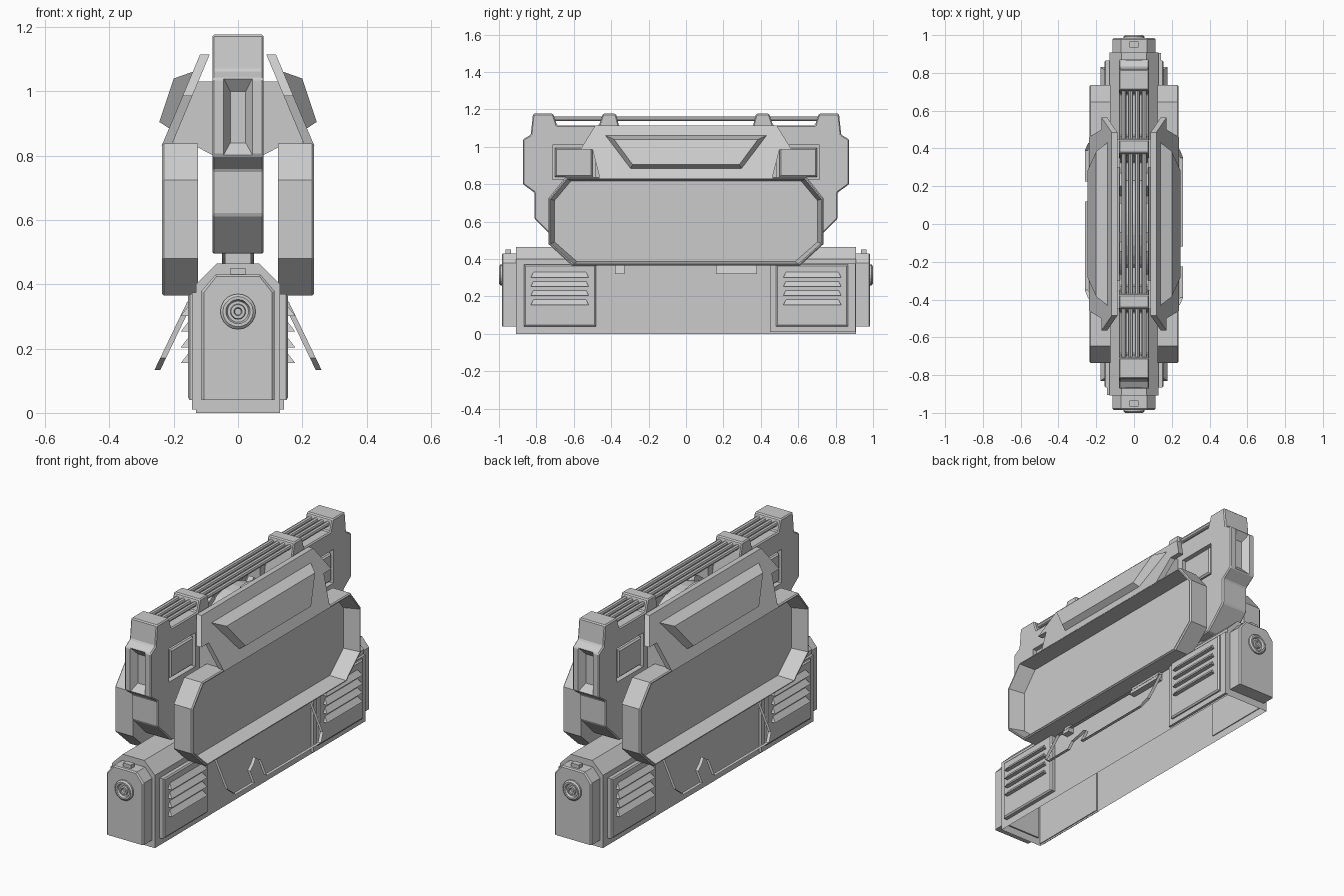
import bpy, bmesh, math
from mathutils import Matrix

if "Cube" in bpy.data.objects:
    bpy.data.objects.remove(bpy.data.objects["Cube"])


def make(name, bm, twin=False):
    bmesh.ops.recalc_face_normals(bm, faces=bm.faces)
    me = bpy.data.meshes.new(name)
    bm.to_mesh(me)
    bm.free()
    ob = bpy.data.objects.new(name, me)
    bpy.context.collection.objects.link(ob)
    if twin:  # the opposite half is a half turn about z
        o2 = bpy.data.objects.new(name + "_opposite", me)
        o2.rotation_euler.z = math.pi
        bpy.context.collection.objects.link(o2)
    return ob


def add_loft(bm, rings, caps=True):
    vs = [[bm.verts.new(p) for p in r] for r in rings]
    n = len(vs[0])
    for a, b in zip(vs, vs[1:]):
        for i in range(n):
            bm.faces.new((a[i], a[(i + 1) % n], b[(i + 1) % n], b[i]))
    if caps:
        bm.faces.new(vs[0])
        bm.faces.new(vs[-1])


def loft(name, rings, twin=False, caps=True):
    bm = bmesh.new()
    add_loft(bm, rings, caps)
    return make(name, bm, twin)


def xring(pts, x):      # (y, z) outline at x; x may depend on z
    return [(x(z) if callable(x) else x, y, z) for y, z in pts]


def yring(pts, y):      # (x, z) outline at y
    return [(x, y, z) for x, z in pts]


def rect(a, b, c, d):
    return [(a, c), (b, c), (b, d), (a, d)]


def sym(half):          # mirror an outline in its first coordinate
    return half + [(-a, b) for a, b in reversed(half)]


def box(name, x0, x1, y0, y1, z0, z1, twin=False):
    return loft(name, [xring(rect(y0, y1, z0, z1), x) for x in (x0, x1)], twin)


# Base housing, an open-bottomed shell
bm = bmesh.new()
prof = sym([(.13, 0), (.13, .40), (.065, .465)])
add_loft(bm, [yring(prof, -.908), yring(prof, .908)])
bmesh.ops.delete(bm, geom=[f for f in bm.faces if all(v.co.z < .001 for v in f.verts)],
                 context='FACES_ONLY')
make("base_housing", bm)

# Base end caps with knob and round socket
cap = sym([(.113, .04), (.113, .38), (.07, .43)])
face = sym([(.106, .04), (.106, .375), (.067, .424)])
loft("base_end_cap", [yring(cap, -.90), yring(cap, -.978), yring(face, -.985)], True)
box("end_cap_knob", -.024, .024, -.965, -.935, .42, .45, True)


def circle(r, y):
    return [(r * math.cos(i * math.tau / 20), y, .315 + r * math.sin(i * math.tau / 20))
            for i in range(20)]


loft("end_socket", [circle(.055, -.98), circle(.055, -.993), circle(.047, -1), circle(.038, -1),
                    circle(.033, -.988), circle(.024, -.988), circle(.022, -.997),
                    circle(.013, -.997), circle(.01, -.988)], True)

# Base side panels, frame and louvres
box("panel_frame", .125, .143, .45, .905, .01, .375, True)
for s in (-1, 1):
    y0, y1 = sorted((s * .48, s * .866))
    loft("side_panel", [xring(rect(y0, y1, .04, .37), .125),
                        xring(rect(y0, y1, .04, .37), .15),
                        xring(rect(y0 + .008, y1 - .008, .048, .362), .156)], True)
    for k in range(4):
        z = .155 + k * .049
        y0, y1 = sorted((s * .52, s * .83))
        loft("louvre_slat", [[(.15, y0, z), (.178, y0, z), (.15, y0 + .018, z + .036)],
                             [(.15, y1, z), (.178, y1, z), (.15, y1 - .018, z + .036)]], True)

# Dropped side flap: an open rim with a notch, and its hinges
flap = [(-.43, .345), (-.43, .17), (-.39, .133), (-.225, .133), (-.225, .19), (-.18, .21),
        (-.15, .23), (-.12, .21), (-.12, .133), (.35, .133), (.395, .17), (.395, .345)]
fx = lambda z: .26 - (z - .133) * .48
loft("side_flap_rim", [xring(flap, fx), xring(flap, lambda z: fx(z) - .018)], True, caps=False)
for y0, y1 in ((-.38, -.33), (.16, .38)):
    loft("flap_hinge", [yring([(.125, .37), (.15, .365), (.165, .32), (.125, .32)], y)
                        for y in (y0, y1)], True)

# Central core slab, with pockets and end grooves cut out
half = [(.69, .495), (.81, .615), (.81, .755), (.872, .80), (.872, 1.04), (.83, 1.065),
        (.818, 1.177), (.71, 1.177), (.69, 1.115), (.465, 1.115), (.445, 1.177),
        (.375, 1.177), (.36, 1.12), (.33, .95)]
core = loft("core_slab", [xring(sym(half), x) for x in (-.08, .08)])
bv = core.modifiers.new("edge", 'BEVEL')
bv.width = .006
bv.segments = 1
bm = bmesh.new()
for s in (-1, 1):
    add_loft(bm, [xring(rect(s * .485, s * .715, .825, 1.01), x) for x in (-.2, .2)])
    add_loft(bm, [yring(rect(-.024, .024, .84, 1.0), s * .837),
                  yring(rect(-.046, .046, .80, 1.043), s * .8725),
                  yring(rect(-.046, .046, .80, 1.043), s * .95)])
cutter = make("core_cutter", bm)
cutter.hide_render = True
bo = core.modifiers.new("pockets", 'BOOLEAN')
bo.object = cutter
bo.operation = 'DIFFERENCE'
bo.solver = 'EXACT'
bpy.context.view_layer.update()
cut = bpy.data.meshes.new_from_object(core.evaluated_get(bpy.context.evaluated_depsgraph_get()))
core.modifiers.clear()
core.data = cut
bpy.data.objects.remove(cutter)
for s in (-1, 1):
    y0, y1 = sorted((s * .48, s * .72))
    box("pocket_floor", -.05, .05, y0, y1, .82, 1.015)
    loft("pocket_block", [xring(rect(y0 + d, y1 - d, .82 + d, 1.015 - d), x)
                          for d, x in ((.028, -.08), (.02, -.072), (.02, .072), (.028, .08))])
box("core_neck", -.04, .04, -.6, .6, .45, .505)

# Top rails
for x in (-.054, -.018, .018, .054):
    loft("top_rail", [[(x + .013 * math.cos(i * math.tau / 8), y,
                        1.15 + .013 * math.sin(i * math.tau / 8)) for i in range(8)]
                      for y in (-.75, .75)])

# Rotor set in the middle of the core, with broad curved segments
bm = bmesh.new()
bmesh.ops.create_cone(bm, cap_ends=True, segments=32, radius1=.30, radius2=.30, depth=.1,
                      matrix=Matrix.Translation((0, 0, .76)) @ Matrix.Rotation(math.pi / 2, 4, 'Y'))
for s in (-1, 1):
    for k in range(-1, 2):
        arc = [k * .8 + .1 + j * .12 for j in range(-2, 3)]
        pts = [(r * math.sin(a), .76 + r * math.cos(a))
               for r, seq in ((.33, arc), (.2, arc[::-1])) for a in seq]
        add_loft(bm, [xring(pts, s * .045), xring(pts, s * .078)])
make("core_rotor", bm)

# Arms joining core to the upper plates
arm = [(.075, 1.03), (.13, 1.03), (.20, .85), (.20, .825), (.124, .825), (.075, .80)]
for y0, y1 in ((-.45, -.3), (.3, .45)):
    loft("plate_arm", [yring(arm, y0), yring(arm, y1)], True)

# Sloped upper plate and its raised panel
px = lambda z: .118 + (1.115 - z) * .42
plate = sym([(.46, .83), (.50, .985), (.565, .985), (.485, 1.115)])
loft("upper_plate", [xring(plate, lambda z: px(z) - .03), xring(plate, px)], True)
loft("raised_panel", [xring(sym([(.30, .88), (.44, 1.065)]), lambda z: px(z) - .01),
                      xring(sym([(.285, .905), (.385, 1.04)]),
                            lambda z: .2 + (1.04 - z) * .333)], True)

# Large side shields, a deep tray behind a sloped rim
shield = sym([(.61, .365), (.735, .48), (.735, .725), (.645, .838)])
inset = lambda a, b: [(y * a, .6 + (z - .6) * b) for y, z in shield]
loft("side_shield", [xring(shield, .124), xring(shield, .23), xring(inset(.992, .98), .236),
                     xring(inset(.985, .96), .236), xring(inset(.955, .91), .15)], True)
